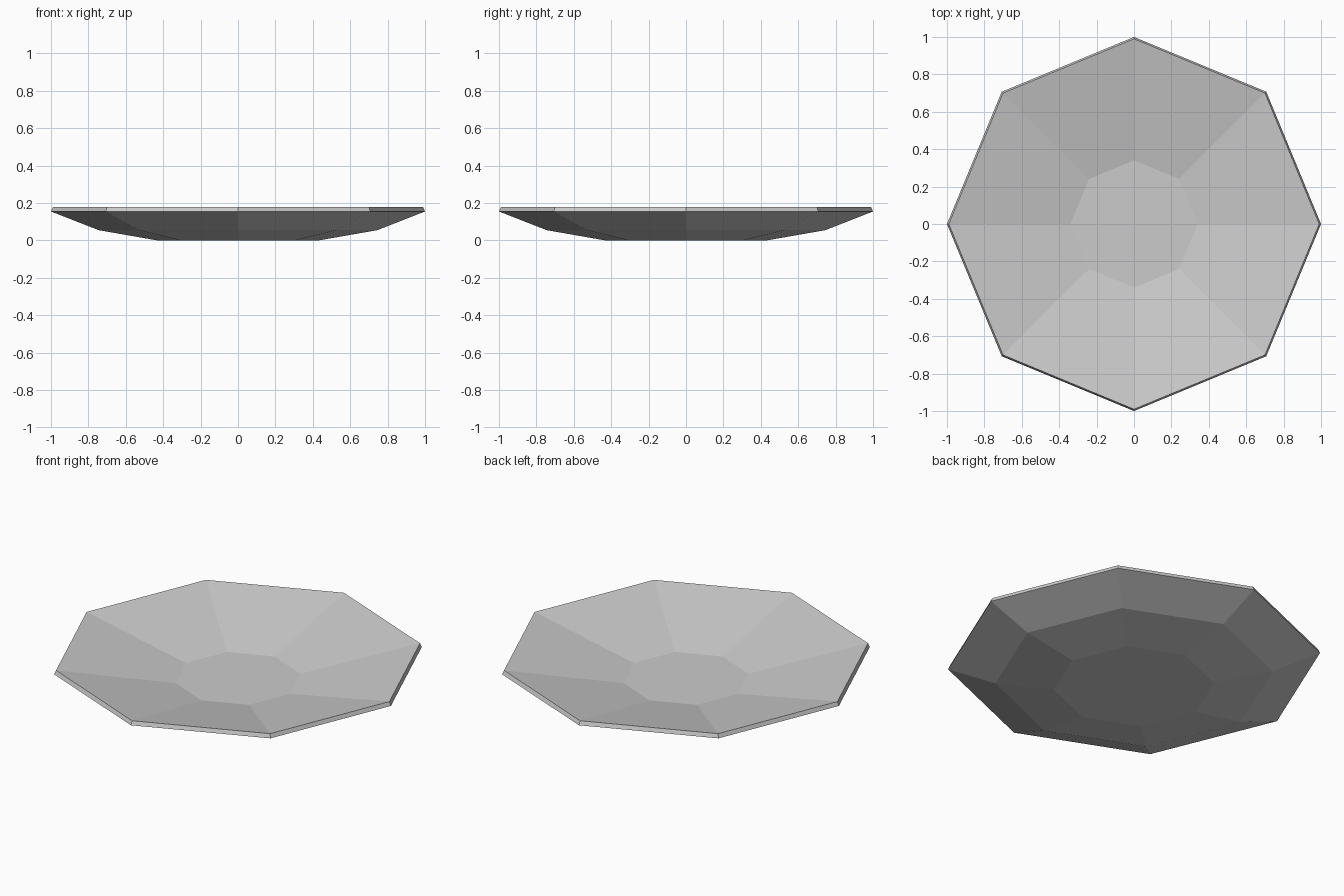
import bpy
import bmesh
import math

cube = bpy.data.objects.get("Cube")
if cube:
    bpy.data.objects.remove(cube, do_unlink=True)

SIDES = 8

# Plate colour
grey = bpy.data.materials.new("light grey")
grey.use_nodes = True
colour = (0.6, 0.6, 0.6, 1.0)
grey.diffuse_color = colour
grey.node_tree.nodes["Principled BSDF"].inputs["Base Color"].default_value = colour

# Cross-section (radius, height): foot, lower wall, rim, inner floor
profile = [(0.43, 0.0), (0.745, 0.055), (1.0, 0.155), (0.99, 0.178), (0.34, 0.05)]

bm = bmesh.new()
rings = []
for radius, z in profile:
    angles = [math.tau * i / SIDES for i in range(SIDES)]
    rings.append([bm.verts.new((radius * math.cos(a), radius * math.sin(a), z))
                  for a in angles])

# Walls between neighbouring rings
for low, high in zip(rings, rings[1:]):
    for i in range(SIDES):
        j = (i + 1) % SIDES
        bm.faces.new((low[i], low[j], high[j], high[i]))

# Underside and inner floor
bm.faces.new(rings[0][::-1])
bm.faces.new(rings[-1])
bmesh.ops.recalc_face_normals(bm, faces=bm.faces)

mesh = bpy.data.meshes.new("plate")
bm.to_mesh(mesh)
bm.free()
mesh.materials.append(grey)
plate = bpy.data.objects.new("plate", mesh)
bpy.context.collection.objects.link(plate)
